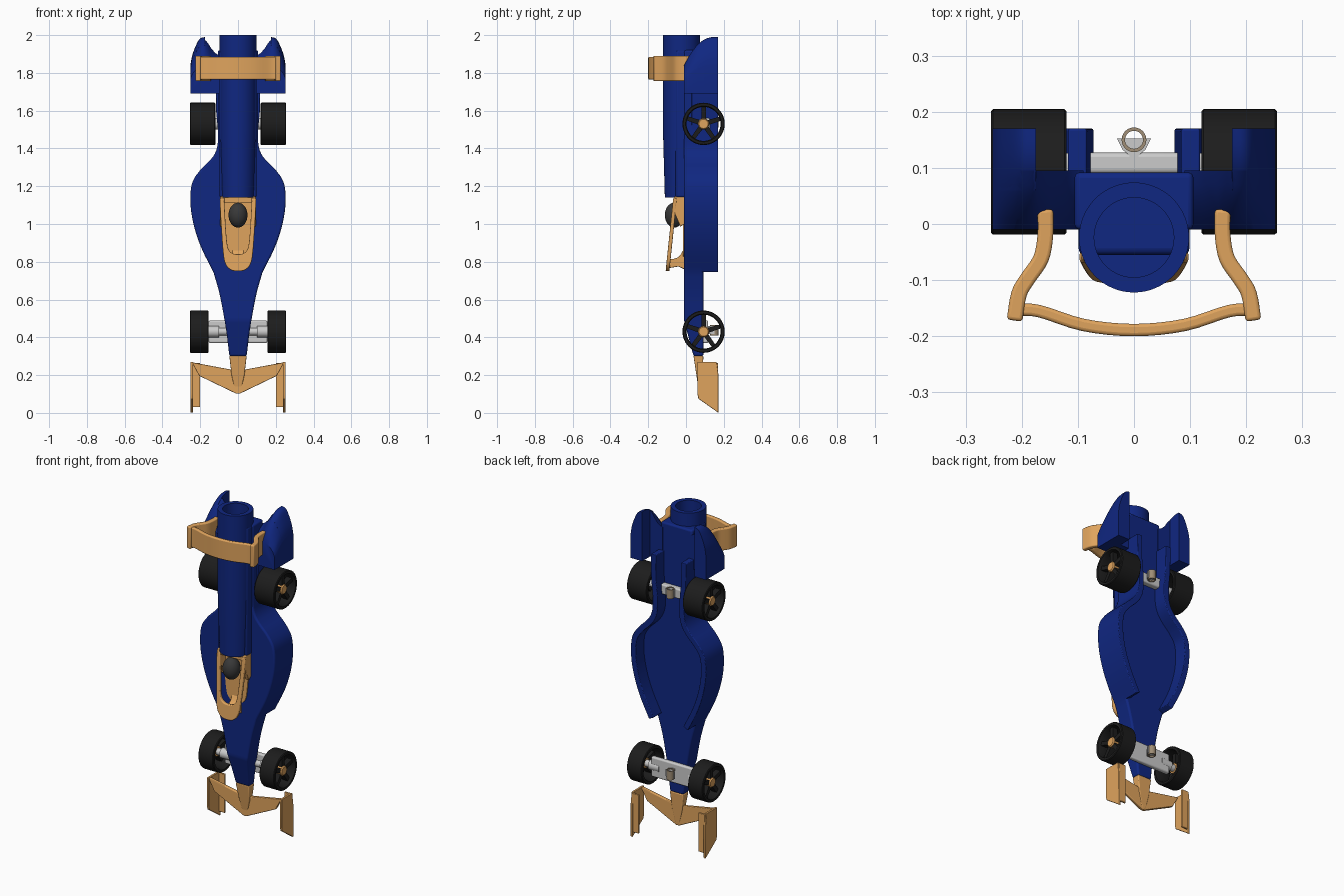
import bpy, bmesh, math
from mathutils import Vector

if "Cube" in bpy.data.objects:
    bpy.data.objects.remove(bpy.data.objects["Cube"])


def material(name, rgb):
    m = bpy.data.materials.new(name)
    m.diffuse_color = (*rgb, 1)
    m.use_nodes = True
    m.node_tree.nodes["Principled BSDF"].inputs["Base Color"].default_value = m.diffuse_color
    return m


BLUE = material("blue_paint", (0.005, 0.02, 0.22))
ORANGE = material("orange_plastic", (0.74, 0.37, 0.11))
BLACK = material("tyre_black", (0.012, 0.012, 0.012))
DARK = material("helmet_dark", (0.04, 0.04, 0.04))
SILVER = material("silver", (0.6, 0.6, 0.6))
BRASS = material("eyelet_metal", (0.35, 0.27, 0.18))


def finish(bm, name, mat, mirror=False, bevel=0, angle=35):
    bmesh.ops.recalc_face_normals(bm, faces=bm.faces[:])
    me = bpy.data.meshes.new(name)
    bm.to_mesh(me)
    bm.free()
    me.shade_smooth()
    me.set_sharp_from_angle(angle=math.radians(angle))
    ob = bpy.data.objects.new(name, me)
    bpy.context.collection.objects.link(ob)
    me.materials.append(mat)
    if bevel:
        b = ob.modifiers.new("bevel", 'BEVEL')
        b.width, b.segments, b.limit_method = bevel, 3, 'ANGLE'
        b.angle_limit = math.radians(40)
    if mirror:
        m = ob.modifiers.new("mirror", 'MIRROR')
        m.use_mirror_merge = False
    return ob


def place(axis, a, b, h):
    return {'x': (h, a, b), 'y': (a, h, b), 'z': (a, b, h)}[axis]


def prism(name, pts, axis, levels, mat, fn=None, crease=None, **kw):
    """Extrude a 2D outline through the levels along an axis; fn bends it."""
    bm = bmesh.new()
    rings = [[bm.verts.new(place(axis, *p, h)) for p in pts] for h in levels]
    n = len(pts)
    for r, s in zip(rings, rings[1:]):
        for i in range(n):
            bm.faces.new((r[i], r[(i + 1) % n], s[(i + 1) % n], s[i]))
    bm.faces.new(rings[0])
    bm.faces.new(rings[-1])
    if crease:
        bmesh.ops.bisect_plane(bm, geom=bm.verts[:] + bm.edges[:] + bm.faces[:],
                               plane_co=(0, 0, crease), plane_no=(0, 0, 1))
    if fn:
        for v in bm.verts:
            v.co = fn(*v.co)
    return finish(bm, name, mat, **kw)


def box(name, x, y, z, mat, **kw):
    return prism(name, [(x[0], z[0]), (x[1], z[0]), (x[1], z[1]), (x[0], z[1])], 'y', y, mat, **kw)


def lathe(name, profile, axis, centre, mat, seg=48, **kw):
    """Revolve (radius, height) points around an axis; centre is 2D."""
    bm = bmesh.new()
    rings = []
    for r, h in profile:
        if r == 0:
            rings.append([bm.verts.new(place(axis, *centre, h))] * seg)
        else:
            rings.append([bm.verts.new(place(axis, centre[0] + r * math.cos(math.tau * i / seg),
                                             centre[1] + r * math.sin(math.tau * i / seg), h))
                          for i in range(seg)])
    for r, s in zip(rings, rings[1:] + rings[:1]):
        for i in range(seg):
            j = (i + 1) % seg
            vs = list(dict.fromkeys((r[i], r[j], s[j], s[i])))
            if len(vs) > 2:
                bm.faces.new(vs)
    return finish(bm, name, mat, **kw)


def spline(pts, n=4):
    P = [Vector(p) for p in pts]
    P = [2 * P[0] - P[1]] + P + [2 * P[-1] - P[-2]]
    out = []
    for a, b, c, d in zip(P, P[1:], P[2:], P[3:]):
        for k in range(n):
            t = k / n
            out.append(tuple(0.5 * (2 * b + (c - a) * t + (2 * a - 5 * b + 4 * c - d) * t * t
                                    + (3 * b - a - 3 * c + d) * t ** 3)))
    return out + [tuple(P[-2])]


def sym(half):
    return list(half) + [(-x, z) for x, z in reversed(half)]


def band(path, left, right=0):
    """Outline of a strip that follows a path."""
    L, R = [], []
    for i, p in enumerate(path):
        d = (Vector(path[min(i + 1, len(path) - 1)]) - Vector(path[max(i - 1, 0)])).normalized()
        nrm = Vector((-d.y, d.x))
        L.append(tuple(Vector(p) + nrm * left))
        R.append(tuple(Vector(p) - nrm * right))
    return L + R[::-1]


# Main body: coke-bottle floor with a sloping nose
side = spline([(.13, .745), (.188, .86), (.225, .96), (.247, 1.06), (.252, 1.15), (.24, 1.225),
               (.20, 1.285), (.155, 1.33), (.124, 1.37), (.108, 1.42), (.106, 1.5)])
outline = spline([(.046, .30), (.06, .42), (.078, .53), (.10, .64), (.13, .745)])[:-1] + side + [(.106, 1.92)]


def nose_slope(x, y, z):
    if y < .03 and z < .49:
        y += .05 * (.49 - z) / .19
    return x, y, z


prism("body_floor", sym(outline), 'y', (-.01, .092), BLUE, nose_slope, crease=.49, bevel=.01)

# Side skirts hanging under the floor
prism("side_skirt", band(side + [(.116, 1.6), (.118, 1.75)], .034), 'y', (.03, .17), BLUE,
      mirror=True, bevel=.004)

# Rear pods, swept back towards the floor
pod = [(.09, 1.69), (.252, 1.69)] + spline([(.252, 1.84), (.243, 1.89), (.225, 1.94), (.203, 1.98), (.18, 1.99),
                                          (.16, 1.972), (.14, 1.94), (.115, 1.912), (.09, 1.90)])
fin = [(.175, 1.69), (.252, 1.69)] + spline([(.252, 1.84), (.243, 1.89), (.225, 1.94), (.203, 1.98), (.175, 1.99)])


def sweep(x, y, z):
    t = min(1, max(0, (.15 - y) / .16))
    return x, y, 1.69 + (z - 1.69) * (1 - .5 * t ** 2.2)


prism("pod_inner", pod, 'y', (-.01, .01, .03, .05, .07, .095), BLUE, sweep, mirror=True)
prism("pod_fin", fin, 'y', (.06, .08, .095, .11, .13, .15, .17), BLUE, sweep, mirror=True)

# Gas cylinder housing with its bore
lathe("cylinder_housing", [(0, 1.14), (.088, 1.14), (.098, 1.5), (.098, 2), (.071, 2), (.071, 1.55), (0, 1.55)],
      'z', (0, -.024), BLUE, seg=64)
box("housing_shoulder", (-.099, .099), (-.055, .05), (1.14, 1.92), BLUE, bevel=.012)

# Cockpit: floor pad, slanted halo ring, front pillar, side supports, headrest
outer = spline([(.097, 1.135), (.09, 1.0), (.078, .84), (.065, .785), (.04, .758), (.015, .75)])
inner = spline([(.073, 1.135), (.066, 1.0), (.058, .90), (.048, .862), (.03, .845), (.012, .84)])
prism("cockpit_floor", sym(spline([(.09, 1.14), (.07, .9), (.05, .84), (.02, .825)])), 'y', (-.016, .01), ORANGE)
prism("halo_ring", sym(outer) + sym(inner)[::-1], 'y', (-.008, .012), ORANGE,
      lambda x, y, z: (x, y - .06 - .04 * (1.135 - z) / .385, z), bevel=.005)
prism("halo_pillar", [(-.098, .765), (-.085, .815)] + spline([(-.065, .815), (-.035, .83), (-.008, .875)])
      + [(-.008, .76), (-.04, .775)], 'x', (-.03, .03), ORANGE, bevel=.005)
prism("halo_support", [(-.066, 1.14), (-.008, 1.14), (-.008, 1.0), (-.03, .985), (-.07, 1.08)],
      'x', (.072, .094), ORANGE, mirror=True, bevel=.004)
box("headrest", (-.094, .094), (-.064, -.008), (1.11, 1.145), ORANGE, bevel=.005)

# Driver helmet
arc = [(.05 * math.sin(math.pi * i / 16), 1.047 - .066 * math.cos(math.pi * i / 16)) for i in range(1, 16)]
lathe("helmet", [(0, .981)] + arc + [(0, 1.113)], 'z', (0, -.062), DARK, seg=32)

# Rear wing: curved plane on two S-shaped struts
plane = spline([(-.215, -.153), (-.17, -.155), (-.09, -.18), (0, -.189), (.09, -.18), (.17, -.155), (.215, -.153)])
prism("rear_wing_plane", band(plane, .011, .011), 'z', (1.765, 1.885), ORANGE, bevel=.006)
strut = spline([(.158, .026), (.158, -.02), (.166, -.062), (.19, -.098), (.205, -.125), (.213, -.172)])
prism("rear_wing_strut", band(strut, .014, .014), 'z', (1.757, 1.89), ORANGE, mirror=True, bevel=.006)

# Front wing: nose cone, V-shaped plane, end plates with inward feet
prism("nose_cone", sym([(.046, .302), (.034, .2), (.012, .102)]), 'y', (.04, .092), ORANGE,
      lambda x, y, z: (x, y + (.03 if y < .06 else -.008) * (.3 - z) / .2, z), bevel=.005)
prism("front_wing_plane", sym([(.245, .268), (.03, .228)]) + sym([(.205, .196), (.01, .102)])[::-1],
      'y', (.064, .084), ORANGE, bevel=.004)
prism("front_end_plate", [(.06, .27), (.162, .27), (.172, .2), (.172, 0), (.066, .075), (.06, .1)],
      'x', (.238, .252), ORANGE, mirror=True, bevel=.003)
box("front_end_foot", (.2, .245), (.158, .17), (.03, .265), ORANGE, mirror=True, bevel=.003)

# Wheels, axles, mounts and tether eyelets
for label, z, x0, plate in (("front", .43, .155, (.155, .09, .117, .37, .49)),
                            ("rear", 1.53, .12, (.125, .09, .127, 1.5, 1.56))):
    x1, c = .255, (.093, z)
    lathe(label + "_tyre", [(.108, x0), (.112, x0 + .004), (.112, x1 - .004), (.108, x1), (.095, x1),
                            (.09, x1 - .012), (.09, x0 + .012), (.095, x0)], 'x', c, BLACK, mirror=True)
    for k in range(5):
        a = math.tau * k / 5 + .3
        d, n = Vector((math.cos(a), math.sin(a))), Vector((-math.sin(a), math.cos(a)))
        pts = [Vector(c) + d * r + n * w for r, w in ((.02, -.013), (.094, -.011), (.094, .011), (.02, .013))]
        prism(f"{label}_spoke_{k + 1}", pts, 'x', (.205, .238), BLACK, mirror=True)
    lathe(label + "_hub_cap", [(0, .2), (.029, .2), (.029, .24), (.024, .246), (0, .246)], 'x', c, ORANGE,
          seg=32, mirror=True)
    lathe(label + "_axle", [(0, -.205), (.02, -.205), (.02, .205), (0, .205)], 'x', c, SILVER, seg=24)
    lathe(label + "_axle_collar", [(0, .1), (.03, .1), (.03, x0 + .015), (0, x0 + .015)], 'x', c, SILVER,
          seg=24, mirror=True)
    hx, ya, yb, za, zb = plate
    box(label + "_axle_mount", (-hx, hx), (ya, yb), (za, zb), SILVER, bevel=.008)
    prism(label + "_eyelet_cradle", sym([(.03, .152), (.02, .132), (.008, .122), (.008, .1)])
          , 'z', (z - .012, z + .03), SILVER)
    lathe(label + "_tether_eyelet", [(.022, z - .02), (.022, z + .035), (.016, z + .035), (.016, z - .02)],
          'z', (0, .15), BRASS, seg=32)
